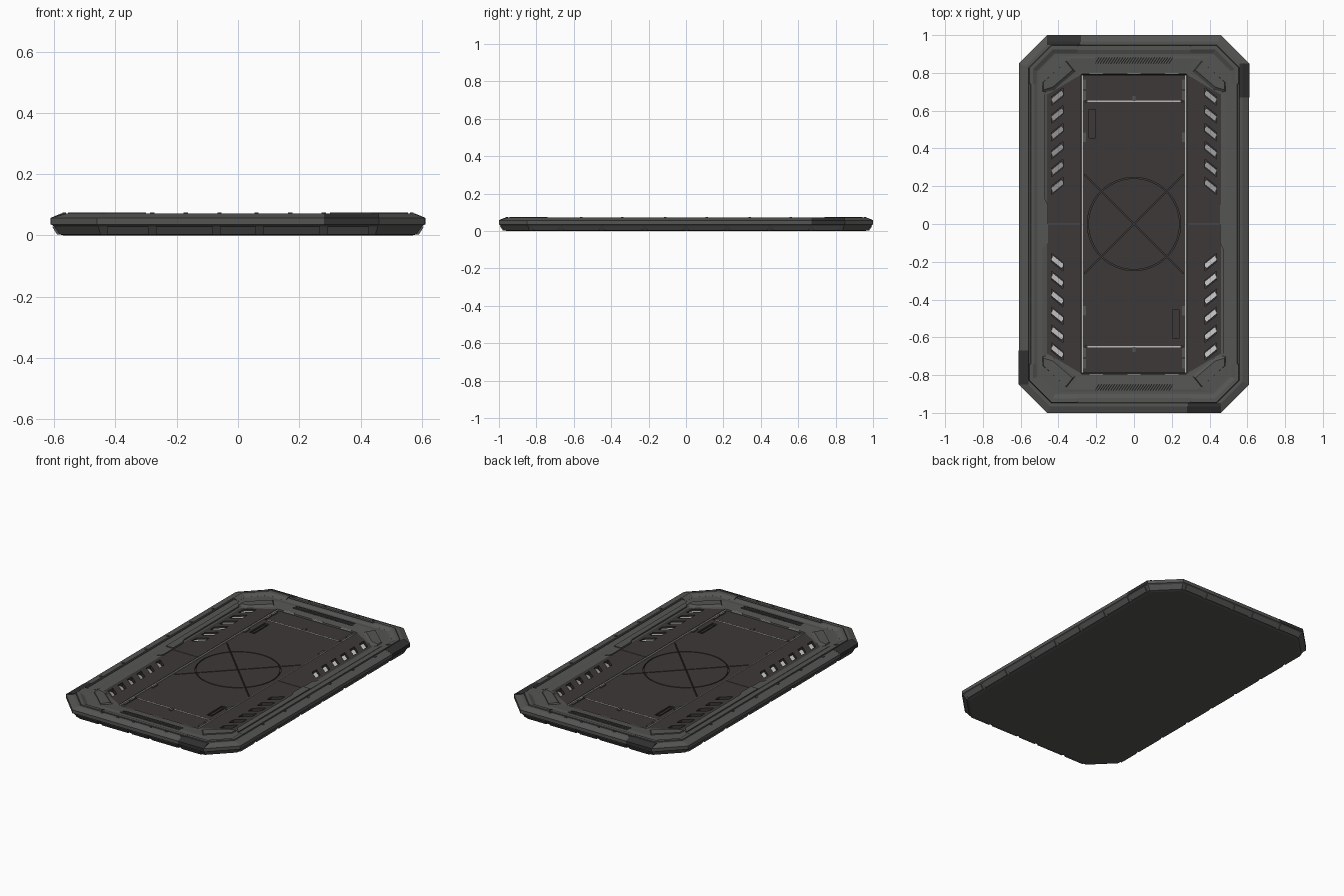
import bpy, bmesh, math
from mathutils import Matrix

if "Cube" in bpy.data.objects:
    bpy.data.objects.remove(bpy.data.objects["Cube"])


def mat(name, c):
    m = bpy.data.materials.new(name)
    m.diffuse_color = (*c, 1)
    m.use_nodes = True
    m.node_tree.nodes["Principled BSDF"].inputs["Base Color"].default_value = m.diffuse_color
    return m


DARK = mat("dark_grey", (0.09, 0.09, 0.087))
FLOOR = mat("brown_grey", (0.045, 0.04, 0.038))
BLACK = mat("black_grey", (0.03, 0.03, 0.03))
LIGHT = mat("light_metal", (0.5, 0.5, 0.5))


def finish(name, bm, m):
    bmesh.ops.recalc_face_normals(bm, faces=bm.faces)
    me = bpy.data.meshes.new(name)
    bm.to_mesh(me)
    bm.free()
    me.materials.append(m)
    o = bpy.data.objects.new(name, me)
    bpy.context.collection.objects.link(o)
    return o


def add_loft(bm, rings, closed=False):
    vs = [[bm.verts.new(p) for p in r] for r in rings]
    n = len(vs[0])
    for a, b in list(zip(vs, vs[1:])) + ([(vs[-1], vs[0])] if closed else []):
        for i in range(n):
            j = (i + 1) % n
            bm.faces.new((a[i], a[j], b[j], b[i]))
    if not closed:
        bm.faces.new(vs[0])
        bm.faces.new(vs[-1])


def lofts(name, groups, m, closed=False):
    bm = bmesh.new()
    for rings in groups:
        add_loft(bm, rings, closed)
    return finish(name, bm, m)


def boxes(name, items, m):
    # each item: centre, size, rotation about z, tilt about x
    bm = bmesh.new()
    for c, s, rz, rx in items:
        M = (Matrix.Translation(c) @ Matrix.Rotation(rz, 4, 'Z') @ Matrix.Rotation(rx, 4, 'X')
             @ Matrix.Diagonal((*s, 1)))
        bmesh.ops.create_cube(bm, size=1, matrix=M)
    return finish(name, bm, m)


def cut(target, *cutters):
    for c in cutters:
        c.hide_render = True
        mod = target.modifiers.new("cut", 'BOOLEAN')
        mod.operation, mod.object, mod.solver = 'DIFFERENCE', c, 'EXACT'
        bpy.context.view_layer.objects.active = target
        bpy.ops.object.modifier_apply(modifier=mod.name)
        bpy.data.objects.remove(c)


def octagon(hx, hy, cx, cy, z):
    q = [(hx, hy - cy), (hx - cx, hy)]
    return [(x, y, z) for x, y in q + [(-a, b) for a, b in q[::-1]]
            + [(-a, -b) for a, b in q] + [(a, -b) for a, b in q[::-1]]]


def inset(d, z):
    c = 0.15 - 0.586 * d
    return octagon(0.61 - d, 1 - d, c, c, z)


def prism(poly, z0, z1):
    return [[(x, y, z) for x, y in poly] for z in (z0, z1)]


PM = (1, -1)
QUADS = [(sx, sy) for sx in PM for sy in PM]
FZ = .052  # height of the centre floor


def corner_sweep(name, profile, x0, y0, m):
    # sweep an inset/height profile around each chamfered corner
    groups = []
    for sx, sy in QUADS:
        rings = []
        for i in range(4):
            pts = [[(x0, 1 - d), (0.46 - .414 * d, 1 - d),
                    (0.61 - d, 0.85 - .414 * d), (0.61 - d, y0)][i] + (z,) for d, z in profile]
            rings.append([(x * sx, y * sy, z) for x, y, z in pts])
        groups.append(rings)
    lofts(name, groups, m)


# Main stepped frame with a sunken centre bay
prof = [(.042, 0), (.028, .004), (.010, .030), (0, .036), (0, .057), (.035, .071),
        (.052, .071), (.054, .062), (.062, .062), (.064, .069), (.080, .069), (.100, .062), (.112, .062)]
rings = [inset(d, z) for d, z in prof]
rings += [octagon(.485, .875, .15, .14, .064), octagon(.46, .805, .175, .12, .058),
          octagon(.28, .795, .004, .004, .058), octagon(.275, .79, .004, .004, .025)]
frame = lofts("frame", [rings], DARK)
# Dark side decks beside the bay
frame.data.materials.append(FLOOR)
for f in frame.data.polygons:
    if .3 < abs(f.center.x) < .42 and abs(f.center.y) < .1 and f.center.z > .045:
        f.material_index = 1

# Slanted side slots and end vents cut into the frame
slots, fins = [], []
for sx, sy in QUADS:
    for i in range(6):
        y = .16 + .0945 * i
        poly = [(sx * .375, sy * (y + .045)), (sx * .375, sy * (y + .090)),
                (sx * .437, sy * (y + .040)), (sx * .437, sy * (y - .005))]
        slots.append(prism(poly, .036, .08))
        fins.append(((sx * .406, sy * (y + .043), .044), (.075, .026, .004), -sx * sy * .68, sy * .4))
cut(frame, lofts("slot_cutter", slots, FLOOR),
    boxes("vent_cutter", [((0, s * .865, .071), (.41, .036, .03), 0, 0) for s in PM], DARK))
boxes("slot_fins", fins, LIGHT)

# End grilles
boxes("grille_slats", [((-.196 + .014 * i, s * .865, .060), (.005, .04, .012), -.6, 0)
                       for i in range(29) for s in PM], DARK)

# Centre floor panel with seams
floor = boxes("floor_panel", [((0, 0, FZ - .014), (.548, 1.578, .028), 0, 0)], FLOOR)
circ = [[(r * math.cos(a), r * math.sin(a), z) for r, z in
         ((.241, FZ - .01), (.247, FZ - .01), (.247, FZ + .01), (.241, FZ + .01))]
        for a in [2 * math.pi * i / 64 for i in range(64)]]
cut(floor, lofts("ring_cutter", [circ], FLOOR, True),
    boxes("diag_a", [((0, 0, FZ), (.74, .006, .02), math.pi / 4, 0)], FLOOR),
    boxes("diag_b", [((0, 0, FZ), (.74, .006, .02), -math.pi / 4, 0)], FLOOR),
    boxes("seams", [((0, s * .65, FZ), (.52, .009, .02), 0, 0) for s in PM]
          + [((s * -.222, s * .53, FZ), (.034, .15, .016), 0, 0) for s in PM], FLOOR))
boxes("handle_bars", [((s * -.222, s * .53, FZ - .005), (.014, .12, .006), 0, 0) for s in PM], FLOOR)

# Bright trim, hinges and latches around the centre bay
boxes("bay_trim", [((s * .274, 0, FZ + .002), (.006, 1.58, .007), 0, 0) for s in PM]
      + [((x, s * .797, .058), (.07, .006, .006), 0, 0) for x in (-.2, 0, .2) for s in PM]
      + [((0, s * .65, FZ - .003), (.5, .006, .007), 0, 0) for s in PM], LIGHT)
boxes("bay_latches", [((sx * .262, sy * y, FZ + .002), (.014, .05, .008), 0, 0)
                      for sx, sy in QUADS for y in (.46, .68, .74)]
      + [((0, s * .665, FZ + .001), (.018, .026, .006), 0, 0) for s in PM], DARK)

# Raised corner brackets and diagonal corner blocks
corner_sweep("corner_brackets", [(.052, .06), (.056, .075), (.075, .075), (.095, .064), (.095, .055)],
             .30, .74, DARK)
lofts("corner_blocks", [[[(sx * x, sy * y, z) for x, y in poly] for z, poly in
      ((.05, ((.30, .80), (.35, .87), (.49, .75), (.49, .68), (.42, .70))),
       (.070, ((.325, .815), (.36, .86), (.48, .75), (.48, .71), (.43, .725))))]
      for sx, sy in QUADS], DARK)

# Dark armour plates, one on each side, turning round the frame
py = [(1.001, .036), (1.001, .0575), (.965, .0725), (.948, .0725), (.948, .05), (.98, .036)]
plates = []
for s in PM:
    plates.append([[(s * x, -s * y, z) for y, z in py] for x in (.28, .46)])
    plates.append([[(s * (y - .39), s * x, z) for y, z in py] for x in (.67, .85)])
lofts("armour_plates", plates, BLACK)

# Side rails: wide on one half, narrow on the other
wide = [(.505, 0), (.455, 0), (.455, .10), (.47, .13), (.47, .68), (.505, .72)]
thin = [(.505, 0), (.455, 0), (.455, .10), (.485, .13), (.485, .68), (.505, .72)]
lofts("side_rails", [prism([(s * x, t * y) for x, y in p], .05, z)
                     for s in PM for t, p, z in ((-s, wide, .069), (s, thin, .064))], DARK)
boxes("side_seams", [((s * .37, 0, .058), (.17, .006, .006), 0, 0) for s in PM], DARK)

# Panels on the lower outer chamfer, with gaps between them
fr, sd = [-.44, -.28, -.07, .07, .28, .44], [-.83, -.67, -.45, -.22, 0, .22, .45, .67, .83]
panels = []
for s in PM:
    for lo, hi in zip(fr, fr[1:]):
        panels.append([[(x, s * y, z) for y, z in ((.962, .003), (.980, .003), (.996, .029), (.98, .030))]
                       for x in (lo + .012, hi - .012)])
    for lo, hi in zip(sd, sd[1:]):
        panels.append([[(s * x, y, z) for x, z in ((.572, .003), (.590, .003), (.606, .029), (.59, .030))]
                       for y in (lo + .012, hi - .012)])
lofts("edge_panels", panels, DARK)

# Studs along the rim
boxes("rim_studs", [((x, s * .957, .072), (.014, .012, .006), 0, 0)
                    for x in (-.28, -.17, -.06, .06, .17, .28) for s in PM]
      + [((s * .567, y, .072), (.012, .014, .006), 0, 0)
         for y in (-.56, -.34, -.11, .11, .34, .56) for s in PM], DARK)
